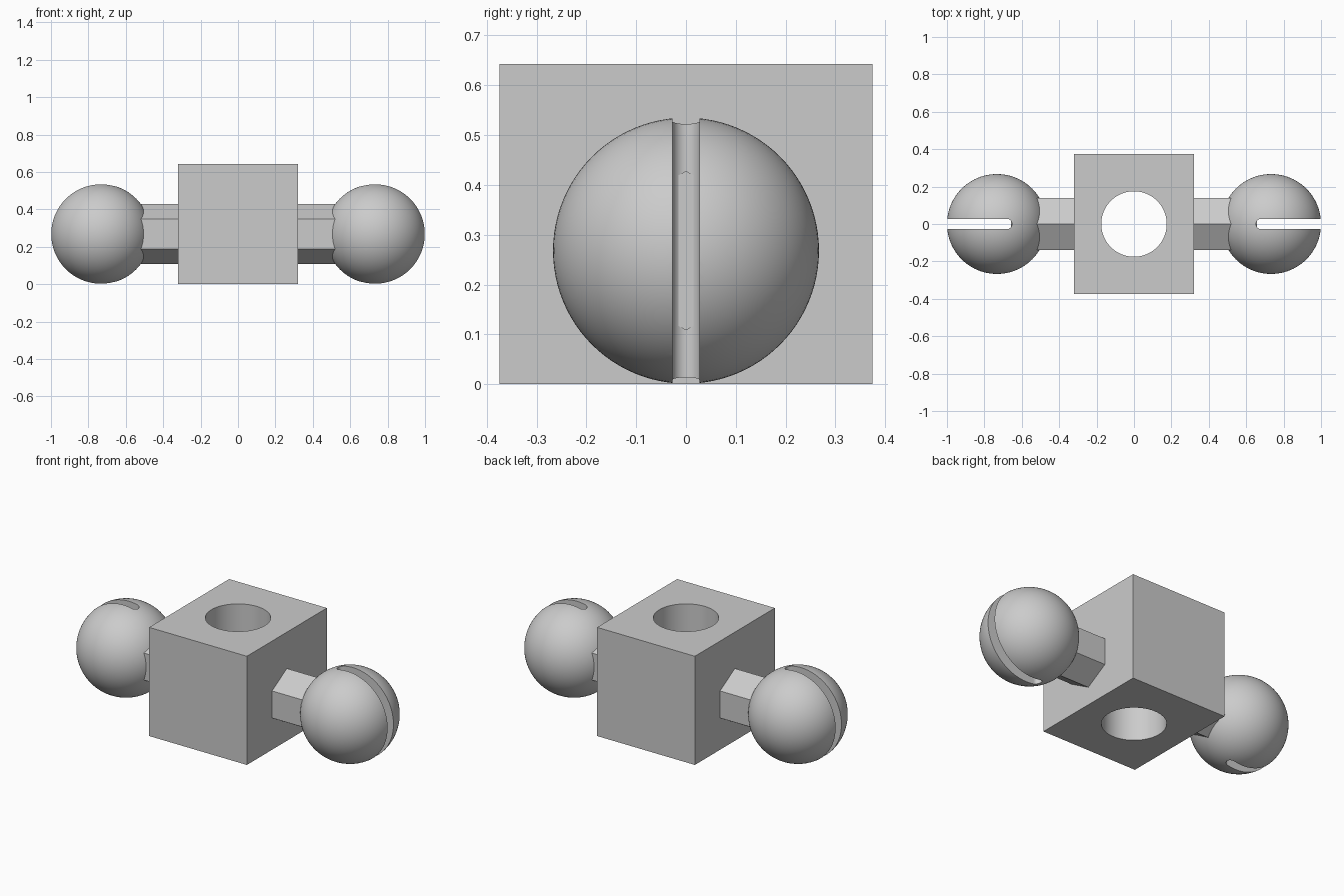
import bpy, bmesh
from math import sin, cos, pi, radians
from mathutils import Matrix

cube = bpy.data.objects.get("Cube")
if cube:
    bpy.data.objects.remove(cube, do_unlink=True)

grey = bpy.data.materials.new("light grey")
grey.use_nodes = True
grey.diffuse_color = (0.6, 0.6, 0.6, 1)
grey.node_tree.nodes["Principled BSDF"].inputs["Base Color"].default_value = (0.6, 0.6, 0.6, 1)

BALL_R, BALL_X, MID_Z = 0.267, 0.733, 0.268
BLOCK_X, BLOCK_Y, BLOCK_H = 0.32, 0.374, 0.643
SLOT_R, SLOT_X = 0.0275, 0.68


def finish(bm, name):
    bmesh.ops.recalc_face_normals(bm, faces=bm.faces)
    mesh = bpy.data.meshes.new(name)
    bm.to_mesh(mesh)
    bm.free()
    mesh.materials.append(grey)
    obj = bpy.data.objects.new(name, mesh)
    bpy.context.collection.objects.link(obj)
    return obj


def prism(name, points, z0, z1, matrix=Matrix()):
    """Extrude a flat outline from z0 to z1, then transform it."""
    bm = bmesh.new()
    face = bm.faces.new([bm.verts.new((x, y, z0)) for x, y in points])
    new = bmesh.ops.extrude_face_region(bm, geom=[face])["geom"]
    verts = [v for v in new if isinstance(v, bmesh.types.BMVert)]
    bmesh.ops.translate(bm, verts=verts, vec=(0, 0, z1 - z0))
    bmesh.ops.transform(bm, matrix=matrix, verts=bm.verts)
    return finish(bm, name)


def arc(cx, r, start, end, steps):
    angles = [start + (end - start) * i / steps for i in range(steps + 1)]
    return [(cx + r * cos(a), r * sin(a)) for a in angles]


def activate(obj):
    bpy.ops.object.select_all(action="DESELECT")
    obj.select_set(True)
    bpy.context.view_layer.objects.active = obj


def cut(obj, cutter):
    cutter.hide_render = True
    activate(obj)
    mod = obj.modifiers.new("cut", "BOOLEAN")
    mod.operation, mod.solver, mod.object = "DIFFERENCE", "EXACT", cutter
    bpy.ops.object.modifier_apply(modifier=mod.name)
    bpy.data.objects.remove(cutter, do_unlink=True)


def smooth(obj):
    activate(obj)
    bpy.ops.object.shade_smooth_by_angle(angle=radians(30))


# Central block with a round hole straight through
corners = [(-BLOCK_X, -BLOCK_Y), (BLOCK_X, -BLOCK_Y), (BLOCK_X, BLOCK_Y), (-BLOCK_X, BLOCK_Y)]
block = prism("centre_block", corners, 0, BLOCK_H)
cut(block, prism("hole_cutter", arc(0, 0.175, 0, 2 * pi, 96)[:-1], -0.1, BLOCK_H + 0.1))
smooth(block)

for side, label in ((1, "left"), (-1, "right")):
    # Hexagonal bar, corners up and down, running out into the ball
    turn = Matrix.Translation((0, 0, MID_Z)) @ Matrix.Rotation(side * pi / 2, 4, "Y")
    hexagon = [(y, x) for x, y in arc(0, 0.16, pi / 2, 2.5 * pi, 6)[:-1]]
    hexagon = [(y, x) for x, y in arc(0, 0.16, 0, 2 * pi, 6)[:-1]]
    prism(label + "_hex_bar", [(x, y) for y, x in hexagon], 0.315, 0.657, turn)

    # Ball with its poles along the bar
    bm = bmesh.new()
    place = Matrix.Translation((side * BALL_X, 0, MID_Z)) @ Matrix.Rotation(pi / 2, 4, "Y")
    bmesh.ops.create_uvsphere(bm, u_segments=96, v_segments=48, radius=BALL_R, matrix=place)
    ball = finish(bm, label + "_ball")

    # Upright slot, open at the outer end and rounded at the inner end
    slot = arc(SLOT_X, SLOT_R, pi / 2, 1.5 * pi, 24) + [(1.1, -SLOT_R), (1.1, SLOT_R)]
    cut(ball, prism("slot_cutter", [(side * x, y) for x, y in slot], -0.1, 0.7))
    smooth(ball)
